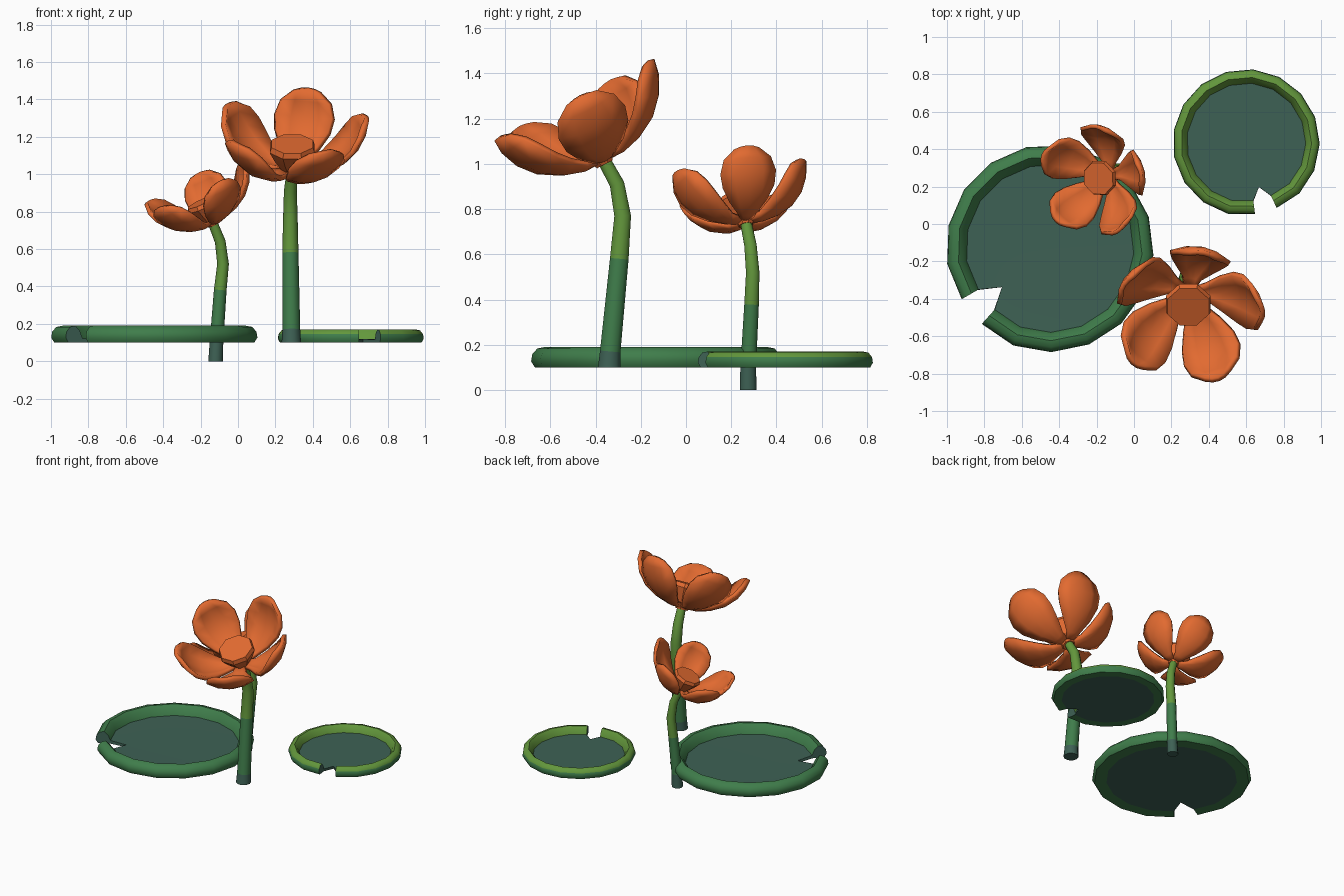
import bpy, bmesh, math
from mathutils import Vector, Matrix

if "Cube" in bpy.data.objects:
    bpy.data.objects.remove(bpy.data.objects["Cube"])


def material(name, rgb):
    m = bpy.data.materials.new(name)
    m.diffuse_color = (*rgb, 1)
    m.use_nodes = True
    m.node_tree.nodes["Principled BSDF"].inputs["Base Color"].default_value = m.diffuse_color
    return m


ORANGE = material("petal_orange", (0.76, 0.145, 0.03))
LIGHT = material("light_green", (0.125, 0.31, 0.045))
MID = material("mid_green", (0.05, 0.205, 0.07))
TEAL = material("dark_teal_green", (0.048, 0.12, 0.09))


def finish(name, bm, mats, rule=None, angle=40):
    """Turn a bmesh into an object, colour faces by rule, smooth by angle."""
    bmesh.ops.recalc_face_normals(bm, faces=bm.faces)
    bm.normal_update()
    for f in bm.faces:
        f.material_index = rule(f) if rule else 0
    me = bpy.data.meshes.new(name)
    bm.to_mesh(me)
    bm.free()
    for m in mats:
        me.materials.append(m)
    ob = bpy.data.objects.new(name, me)
    bpy.context.collection.objects.link(ob)
    bpy.ops.object.select_all(action='DESELECT')
    ob.select_set(True)
    bpy.context.view_layer.objects.active = ob
    bpy.ops.object.shade_smooth_by_angle(angle=math.radians(angle))
    return ob


# Lily pad: curled rim swept round, leaf filled from the notch point
def lily_pad(name, cx, cy, R, notch, gap, apex_r, height, rim_mat):
    z0 = 0.10
    prof = [(0.81, 0.25), (0.84, 0.7), (0.89, 1.0), (0.95, 0.93),
            (0.99, 0.65), (1.0, 0.3), (0.97, 0.0), (0.82, 0.0)]
    bm = bmesh.new()
    a0 = math.radians(notch)
    ax, ay = cx + apex_r * math.cos(a0), cy + apex_r * math.sin(a0)
    top = bm.verts.new((ax, ay, z0 + 0.018))
    bot = bm.verts.new((ax, ay, z0))
    n = 16
    cols = []
    for i in range(n + 1):
        a = math.radians(notch + gap + (360 - 2 * gap) * i / n)
        s = 0.98 if i in (0, n) else 1.0
        cols.append([bm.verts.new((cx + R * s * r * math.cos(a), cy + R * s * r * math.sin(a),
                                   z0 + height * h)) for r, h in prof])
    for p, q in zip(cols, cols[1:]):
        bm.faces.new((top, p[0], q[0]))
        bm.faces.new((bot, q[-1], p[-1]))
        for k in range(len(prof) - 1):
            bm.faces.new((p[k], p[k + 1], q[k + 1], q[k]))
    for c in (cols[0], cols[-1]):
        bm.faces.new([top] + c + [bot])

    def rule(f):
        if top in f.verts or bot in f.verts:
            return 0
        c = f.calc_center_median()
        return 1 if c.z > z0 + height * 0.75 or (f.normal.z > 0.1 and
                math.hypot(c.x - cx, c.y - cy) < R * 0.9) else 2
    finish(name, bm, [TEAL, rim_mat, MID], rule, 50)


# Stem: rings along a bent path, coloured in bands by height
def stem(name, path, r0, r1, low, high, sides=10):
    bm = bmesh.new()
    pts = [Vector(p) for p in path]
    rings = []
    for i, p in enumerate(pts):
        t = (pts[min(i + 1, len(pts) - 1)] - pts[max(i - 1, 0)]).normalized()
        if i == 0:
            t = Vector((0, 0, 1))
        rot = Vector((0, 0, 1)).rotation_difference(t)
        r = r0 + (r1 - r0) * i / (len(pts) - 1)
        rings.append([bm.verts.new(p + rot @ Vector((r * math.cos(2 * math.pi * k / sides),
                      r * math.sin(2 * math.pi * k / sides), 0))) for k in range(sides)])
    for p, q in zip(rings, rings[1:]):
        for k in range(sides):
            j = (k + 1) % sides
            bm.faces.new((p[k], p[j], q[j], q[k]))
    bm.faces.new(rings[0])
    bm.faces.new(rings[-1])

    def rule(f):
        z = f.calc_center_median().z
        return 0 if z < low else 1 if z < high else 2
    finish(name, bm, [TEAL, MID, LIGHT], rule)


# Flower: five cupped petals and an eight-sided centre around a tilted axis
def flower(name, base, axis, scale, phase):
    rot = Vector((0, 0, 1)).rotation_difference(Vector(axis).normalized())
    world = Matrix.Translation(base) @ rot.to_matrix().to_4x4() @ Matrix.Scale(scale, 4)
    # radius out, height, half width
    rows = [(0.02, 0.0, 0.025), (0.10, 0.0, 0.05), (0.19, 0.025, 0.105), (0.28, 0.075, 0.148),
            (0.345, 0.145, 0.16), (0.385, 0.225, 0.135), (0.40, 0.295, 0.07)]
    us = (-1, -0.5, 0, 0.5, 1)
    for i in range(5):
        bm = bmesh.new()
        turn = Matrix.Rotation(math.radians(phase + 72 * i), 4, 'Z')
        grid = []
        for k, (r, h, w) in enumerate(rows):
            a, b = rows[max(k - 1, 0)], rows[min(k + 1, len(rows) - 1)]
            t = Vector((b[0] - a[0], 0, b[1] - a[1])).normalized()
            nrm = Vector((-t.z, 0, t.x))
            tip = 0.015 if k == len(rows) - 1 else 0
            grid.append([bm.verts.new(world @ turn @ (Vector((r, w * u, h)) + nrm * (0.3 * w * u * u)
                         - t * tip * u * u)) for u in us])
        for p, q in zip(grid, grid[1:]):
            for k in range(len(us) - 1):
                bm.faces.new((p[k], p[k + 1], q[k + 1], q[k]))
        ob = finish(f"{name}_petal_{i + 1}", bm, [ORANGE], None, 45)
        sol = ob.modifiers.new("thickness", 'SOLIDIFY')
        sol.thickness = 0.028 * scale
        sol.offset = 0
    bm = bmesh.new()
    rings = [[bm.verts.new(world @ Vector((r * math.cos(math.pi * (k + .5) / 4),
              r * math.sin(math.pi * (k + .5) / 4), h))) for k in range(8)]
             for r, h in ((0.042, -0.025), (0.06, 0.01), (0.10, 0.07), (0.13, 0.13), (0.12, 0.16))]
    for p, q in zip(rings, rings[1:]):
        for k in range(8):
            j = (k + 1) % 8
            bm.faces.new((p[k], p[j], q[j], q[k]))
    bm.faces.new(rings[0])
    bm.faces.new(rings[-1])
    finish(f"{name}_centre", bm, [ORANGE], None, 30)


lily_pad("large_lily_pad", -0.45, -0.13, 0.555, 219, 9, 0.33, 0.09, MID)
lily_pad("small_lily_pad", 0.60, 0.435, 0.393, -74, 9, 0.247, 0.07, LIGHT)

stem("tall_stem", [(0.285, -0.34, 0.10), (0.285, -0.335, 0.17), (0.28, -0.295, 0.58),
                   (0.28, -0.28, 0.77), (0.28, -0.305, 0.91), (0.29, -0.365, 1.02)],
     0.052, 0.03, 0.16, 0.58)
stem("short_stem", [(-0.12, 0.275, 0.0), (-0.115, 0.275, 0.10), (-0.095, 0.29, 0.38),
                    (-0.08, 0.295, 0.52), (-0.095, 0.285, 0.64), (-0.135, 0.265, 0.74)],
     0.039, 0.026, 0.10, 0.38)

flower("large_flower", (0.29, -0.37, 1.02), (0, -0.454, 0.89), 1.0, 78)
flower("small_flower", (-0.14, 0.262, 0.745), (-0.42, -0.16, 0.90), 0.76, 10)
